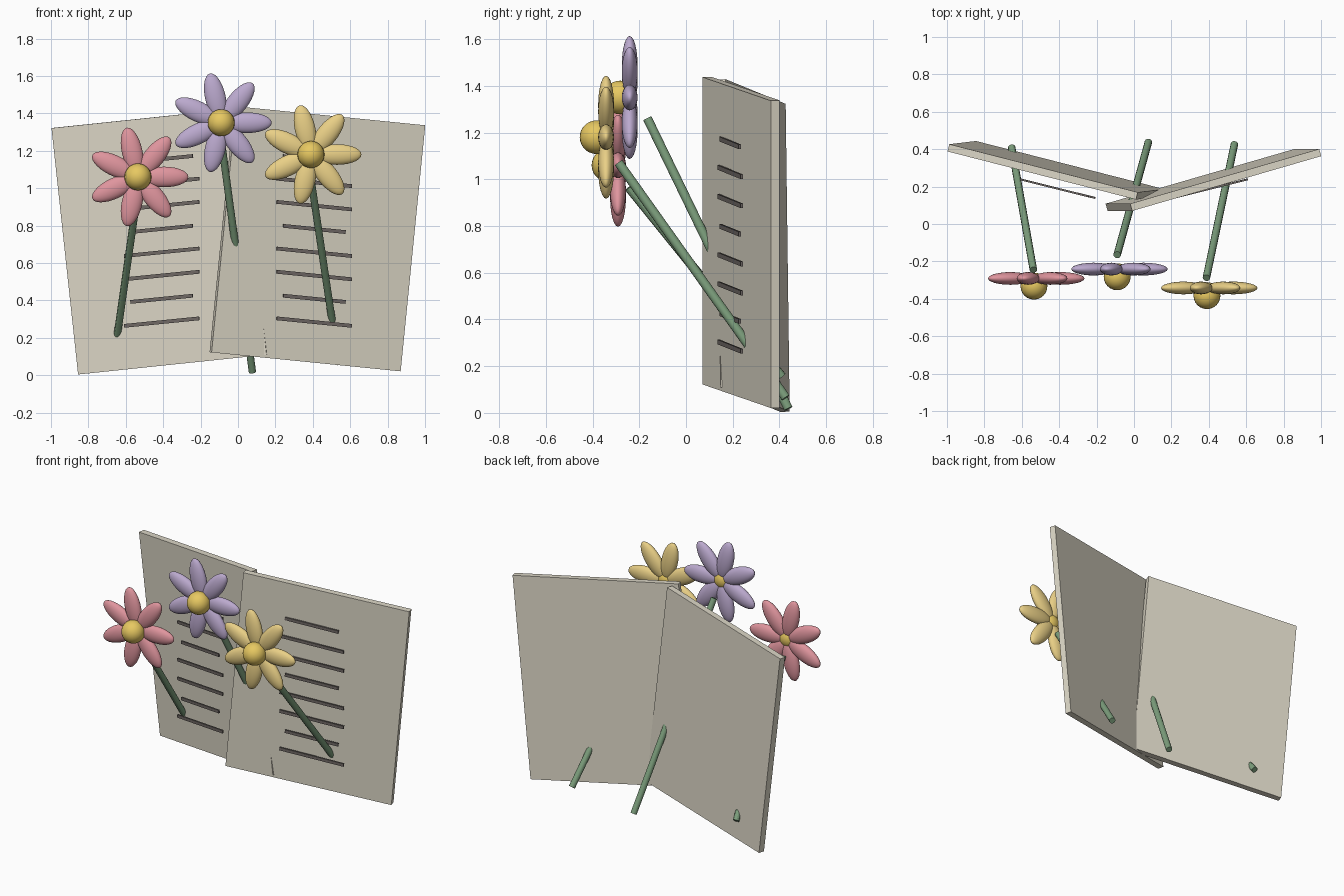
import bpy
from math import cos, sin, pi
from mathutils import Vector, Matrix

if "Cube" in bpy.data.objects:
    bpy.data.objects.remove(bpy.data.objects["Cube"])


def material(name, rgb):
    m = bpy.data.materials.new(name)
    m.diffuse_color = (*rgb, 1)
    m.use_nodes = True
    m.node_tree.nodes["Principled BSDF"].inputs["Base Color"].default_value = m.diffuse_color
    return m


PAPER = material("paper", (0.72, 0.68, 0.57))
INK = material("ink", (0.16, 0.14, 0.13))
GREEN = material("stem_green", (0.20, 0.34, 0.20))
GOLD = material("gold", (0.80, 0.58, 0.12))
RED = material("red", (0.74, 0.30, 0.34))
PURPLE = material("purple", (0.50, 0.40, 0.62))
YELLOW = material("yellow", (0.82, 0.63, 0.24))


def finish(name, mat, smooth=False):
    ob = bpy.context.object
    ob.name = name
    ob.data.materials.append(mat)
    if smooth:
        bpy.ops.object.shade_smooth_by_angle()
    return ob


def slab(name, centre, across, up, size, mat):
    """Box with its width along 'across' and its height along 'up'."""
    v = Vector(up).normalized()
    u = Vector(across)
    u = (u - v * u.dot(v)).normalized()
    n = v.cross(u)
    rot = Matrix((u, n, v)).transposed().to_4x4()
    bpy.ops.mesh.primitive_cube_add(size=1)
    ob = finish(name, mat)
    ob.matrix_world = Matrix.Translation(centre) @ rot @ Matrix.Diagonal((*size, 1))
    return ob


def page(name, corner, across, up, width, height, thick=0.04):
    """Slab placed by its front lower-left corner."""
    v = Vector(up).normalized()
    u = Vector(across)
    u = (u - v * u.dot(v)).normalized()
    centre = Vector(corner) + (u * width + v * height + v.cross(u) * thick) / 2
    slab(name, centre, u, v, (width, thick, height), PAPER)


# open book pages, crossing at the spine
page("left_page", (-0.855, 0.405, 0.004), (0.96, -0.245, 0.1), (-0.108, -0.013, 1), 1.045, 1.325)
page("right_page", (-0.141, 0.07, 0.122), (0.956, 0.277, -0.096), (0.1, 0, 1), 1.057, 1.322)

# printed lines, every third one shorter
for side, label in ((-1, "left"), (1, "right")):
    for i in range(8):
        length = 0.345 if i % 3 == 1 else 0.415
        slab(f"{label}_line_{i + 1}", (side * 0.408, 0.189, 0.284 + 0.1245 * i),
             (0.966, side * 0.24, -side * 0.095), (side * 0.1, 0, 1),
             (length, 0.01, 0.02), INK)


def stem(name, a, b, radius=0.02):
    a, b = Vector(a), Vector(b)
    bpy.ops.mesh.primitive_cylinder_add(vertices=12, radius=radius, depth=(b - a).length,
                                        location=(a + b) / 2)
    ob = finish(name, GREEN, True)
    ob.rotation_euler = (b - a).to_track_quat('Z', 'Y').to_euler()


def flower(name, centre, mat, stem_top, stem_end):
    x, y, z = centre
    # seven flat petals in a ring
    for k in range(7):
        a = 2 * pi * k / 7
        bpy.ops.mesh.primitive_uv_sphere_add(
            segments=24, ring_count=14, radius=1,
            location=(x + 0.14 * cos(a), y, z + 0.14 * sin(a)))
        ob = finish(f"{name}_petal_{k + 1}", mat, True)
        ob.scale = (0.13, 0.034, 0.055)
        ob.rotation_euler = (0, -a, 0)
    # domed centre and stem
    bpy.ops.mesh.primitive_uv_sphere_add(segments=24, ring_count=14, radius=0.072,
                                         location=(x, y - 0.041, z))
    finish(f"{name}_centre", GOLD, True)
    stem(f"{name}_stem", stem_top, stem_end)


flower("red_flower", (-0.535, -0.291, 1.06), RED, (-0.538, -0.245, 0.965), (-0.654, 0.41, 0.155))
flower("purple_flower", (-0.09, -0.241, 1.35), PURPLE, (-0.09, -0.165, 1.26), (0.077, 0.438, 0.018))
flower("yellow_flower", (0.39, -0.342, 1.18), YELLOW, (0.387, -0.288, 1.07), (0.537, 0.427, 0.065))
